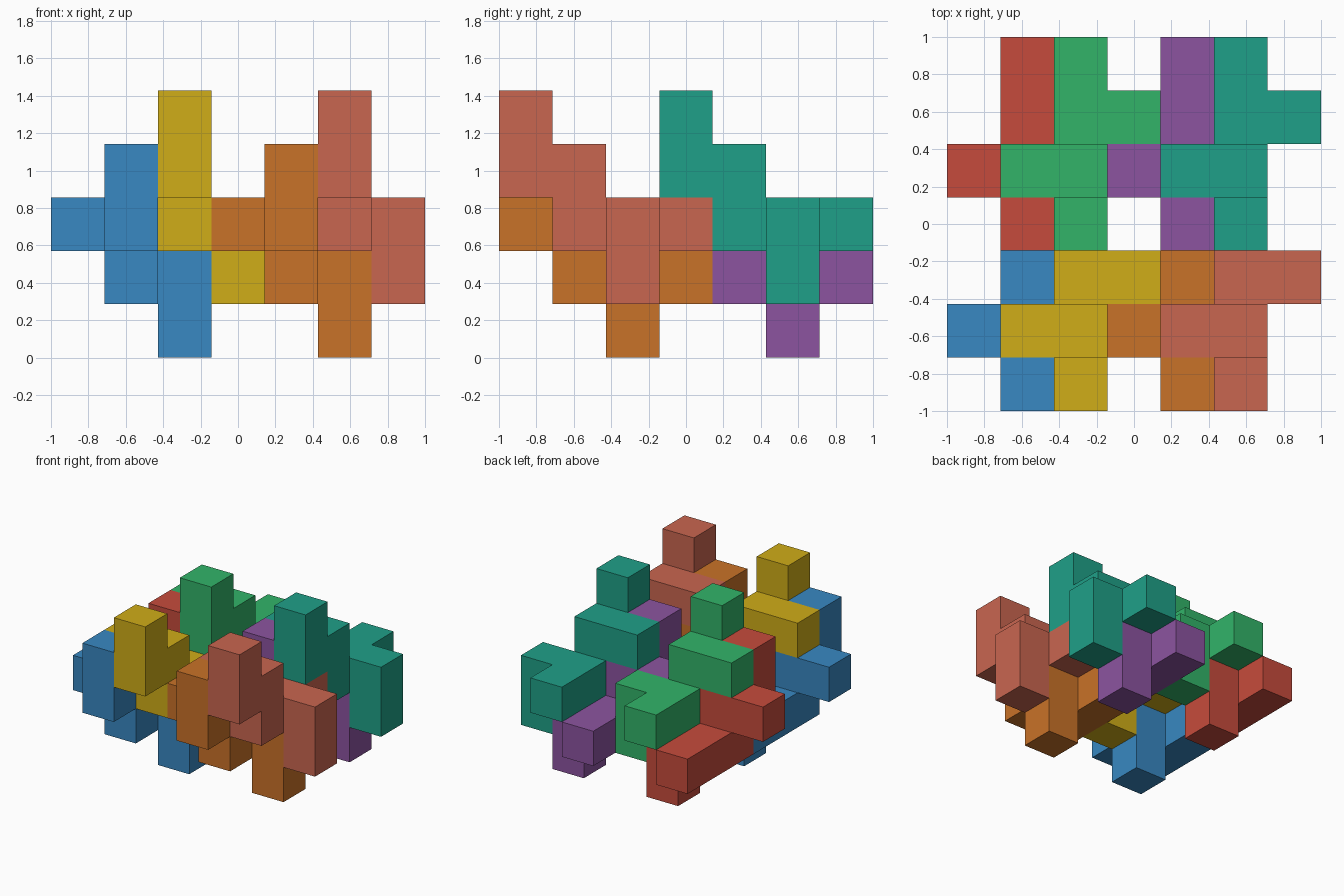
import bpy, bmesh
from mathutils import Vector

if "Cube" in bpy.data.objects:
    bpy.data.objects.remove(bpy.data.objects["Cube"])

U = 2 / 7  # edge of one cube cell

# Cells of the one interlocking piece that is repeated everywhere
CELLS = {(1, 0, 3), (1, 0, 2), (1, 1, 2), (0, 1, 2), (1, 1, 1),
         (1, 2, 1), (1, 3, 1), (2, 2, 1), (2, 2, 0)}

# Grid offset and colour of each copy
PIECES = [
    ("front_left_lower_piece", (0, 0, 0), "3888C2"),
    ("front_left_upper_piece", (1, 0, 1), "D0AD18"),
    ("front_right_lower_piece", (3, 0, 0), "C97228"),
    ("front_right_upper_piece", (4, 0, 1), "C96650"),
    ("back_left_lower_piece", (0, 3, 0), "C64B3C"),
    ("back_left_upper_piece", (1, 3, 1), "32B469"),
    ("back_right_lower_piece", (3, 3, 0), "8C54A0"),
    ("back_right_upper_piece", (4, 3, 1), "1FA088"),
]


def linear(hex_code):
    rgb = [int(hex_code[i:i + 2], 16) / 255 for i in (0, 2, 4)]
    return [((c + 0.055) / 1.055) ** 2.4 for c in rgb] + [1]


def add_piece(name, offset, colour):
    bm = bmesh.new()
    # Outer faces only: skip sides shared by two cells
    for cell in CELLS:
        centre = Vector(cell) + Vector(offset) + Vector((-3, -3, 0.5))
        for axis in range(3):
            for sign in (-1, 1):
                n = Vector((0, 0, 0))
                n[axis] = sign
                if tuple(int(a + b) for a, b in zip(cell, n)) in CELLS:
                    continue
                a = Vector((0, 0, 0))
                a[(axis + 1) % 3] = 1
                b = n.cross(a)
                corners = [n - a - b, n + a - b, n + a + b, n - a + b]
                bm.faces.new([bm.verts.new((centre + c / 2) * U) for c in corners])
    bmesh.ops.remove_doubles(bm, verts=bm.verts, dist=0.001)
    # Merge coplanar squares into clean flat faces
    bmesh.ops.dissolve_limit(bm, angle_limit=0.01, verts=bm.verts, edges=bm.edges)
    mesh = bpy.data.meshes.new(name)
    bm.to_mesh(mesh)
    bm.free()
    mat = bpy.data.materials.new(name + "_colour")
    mat.diffuse_color = linear(colour)
    mat.use_nodes = True
    mat.node_tree.nodes["Principled BSDF"].inputs["Base Color"].default_value = mat.diffuse_color
    mesh.materials.append(mat)
    bpy.context.collection.objects.link(bpy.data.objects.new(name, mesh))


for piece in PIECES:
    add_piece(*piece)
